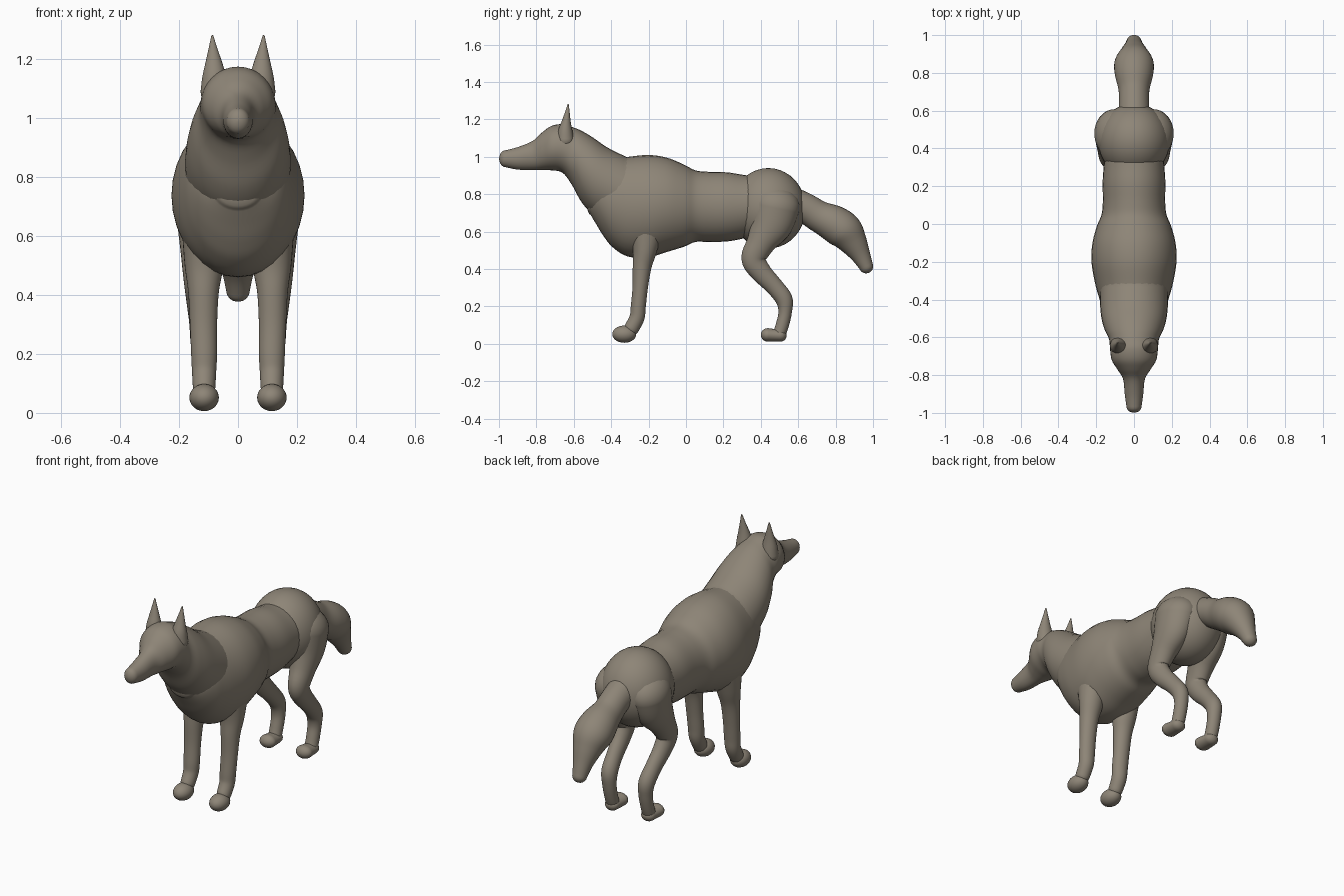
import bpy, bmesh, math
from mathutils import Vector

cube = bpy.data.objects.get("Cube")
if cube:
    bpy.data.objects.remove(cube, do_unlink=True)

FUR = (0.27, 0.235, 0.185, 1)
fur = bpy.data.materials.new("grey_brown_fur")
fur.use_nodes = True
fur.diffuse_color = FUR
fur.node_tree.nodes["Principled BSDF"].inputs["Base Color"].default_value = FUR


def finish(name, bm, mirror=False):
    """Turn a bmesh into a smooth object, mirrored across x when paired."""
    bmesh.ops.recalc_face_normals(bm, faces=bm.faces)
    for f in bm.faces:
        f.smooth = True
    me = bpy.data.meshes.new(name)
    bm.to_mesh(me)
    bm.free()
    me.materials.append(fur)
    ob = bpy.data.objects.new(name, me)
    bpy.context.collection.objects.link(ob)
    if mirror:
        ob.modifiers.new("both_sides", "MIRROR")
    return ob


def spline(keys, steps=5):
    """Catmull-Rom interpolation through key sections."""
    out = []
    for i in range(len(keys) - 1):
        a, b, c, d = (keys[min(max(i + k, 0), len(keys) - 1)] for k in (-1, 0, 1, 2))
        for s in range(steps):
            t = s / steps
            out.append([0.5 * (2 * q + (r - p) * t + (2 * p - 5 * q + 4 * r - u) * t * t
                               + (3 * q - p - 3 * r + u) * t ** 3)
                        for p, q, r, u in zip(a, b, c, d)])
    return out + [list(keys[-1])]


def tube(name, keys, upright=False, mirror=False, sides=32, dome=1.0):
    """Loft oval sections (x, y, z, half width, half depth) with domed ends."""
    secs = spline(keys)
    pos = [Vector(s[:3]) for s in secs]
    rings = []
    for i, s in enumerate(secs):
        t = (pos[min(i + 1, len(pos) - 1)] - pos[max(i - 1, 0)]).normalized()
        if upright:
            t = Vector((0, 1, 0))
        rings.append((pos[i], t, s[3], s[4]))

    def cap(ring, sign):
        p, t, w, h = ring
        caps = []
        for k in range(1, 6):
            a = k / 5.2 * math.pi / 2
            caps.append((p + t * sign * dome * min(w, h) * math.sin(a), t,
                         w * math.cos(a), h * math.cos(a)))
        return caps

    rings = cap(rings[0], -1)[::-1] + rings + cap(rings[-1], 1)
    bm = bmesh.new()
    loops = []
    for p, t, w, h in rings:
        side = Vector((1, 0, 0))
        up = t.cross(side).normalized()
        angles = [2 * math.pi * k / sides for k in range(sides)]
        loops.append([bm.verts.new(p + side * w * math.cos(a) + up * h * math.sin(a))
                      for a in angles])
    for a, b in zip(loops, loops[1:]):
        for k in range(sides):
            n = (k + 1) % sides
            bm.faces.new((a[k], a[n], b[n], b[k]))
    bm.faces.new(loops[0])
    bm.faces.new(loops[-1])
    return finish(name, bm, mirror)


def ball(name, centre, radii, mirror=False):
    bm = bmesh.new()
    bmesh.ops.create_uvsphere(bm, u_segments=32, v_segments=20, radius=1)
    bmesh.ops.scale(bm, vec=radii, verts=bm.verts)
    bmesh.ops.translate(bm, vec=centre, verts=bm.verts)
    return finish(name, bm, mirror)


def outline(rows):
    """Sections from side outline rows: y, top, bottom, half width."""
    return [(0, y, (a + b) / 2, w, (a - b) / 2) for y, a, b, w in rows]


# Head and neck, running back into the chest
tube("head_and_neck", outline([
    (-.965, 1.035, .945, .040), (-.90, 1.052, .932, .049), (-.82, 1.085, .93, .058),
    (-.77, 1.13, .93, .088), (-.72, 1.165, .928, .118), (-.66, 1.175, .915, .127),
    (-.61, 1.16, .85, .132), (-.56, 1.14, .76, .155), (-.50, 1.105, .695, .172),
    (-.42, 1.05, .65, .18), (-.32, 1.0, .60, .18)]), upright=True, dome=.85)

# Chest, waist and loins
tube("torso", outline([
    (-.51, .83, .69, .085), (-.48, .92, .64, .135), (-.44, .965, .575, .165),
    (-.39, .99, .515, .185), (-.31, 1.0, .467, .207), (-.20, 1.01, .463, .225),
    (-.10, .995, .492, .220), (-.01, .958, .52, .196), (.05, .928, .545, .172),
    (.12, .92, .545, .165), (.22, .917, .548, .166), (.31, .903, .565, .16),
    (.42, .89, .60, .15)]), upright=True, dome=.3)
ball("rump", (0, .44, .725), (.19, .20, .215))

# Tail
tube("tail", [
    (0, .50, .77, .09, .10), (0, .63, .728, .08, .082), (0, .71, .682, .082, .084),
    (0, .79, .643, .101, .098), (0, .85, .60, .104, .098), (0, .895, .54, .078, .076),
    (0, .935, .472, .053, .052), (0, .963, .415, .040, .038)])

# Ears
tube("ear", [
    (.080, -.645, 1.09, .047, .046), (.080, -.645, 1.14, .041, .038),
    (.082, -.640, 1.19, .028, .024), (.085, -.634, 1.24, .014, .012),
    (.087, -.630, 1.278, .004, .004)], mirror=True)

# Front legs and paws
tube("front_leg", [
    (.115, -.21, .62, .075, .09), (.115, -.22, .50, .066, .064),
    (.117, -.235, .41, .052, .050), (.117, -.245, .30, .046, .041),
    (.115, -.255, .20, .044, .040), (.115, -.262, .14, .041, .040),
    (.115, -.29, .085, .038, .040)], mirror=True)
ball("front_paw", (.115, -.33, .052), (.050, .064, .046), mirror=True)

# Hind legs and paws
tube("hind_leg", [
    (.105, .48, .74, .105, .13), (.115, .455, .64, .09, .115),
    (.128, .40, .54, .066, .077), (.133, .362, .455, .052, .066),
    (.130, .40, .385, .046, .056), (.124, .47, .31, .042, .048),
    (.118, .523, .24, .043, .046), (.115, .530, .17, .038, .036),
    (.115, .515, .10, .036, .035), (.115, .498, .05, .036, .034)], mirror=True)
tube("hind_paw", [
    (.115, .505, .045, .040, .033), (.115, .47, .046, .043, .034),
    (.115, .436, .048, .047, .036)], mirror=True)
